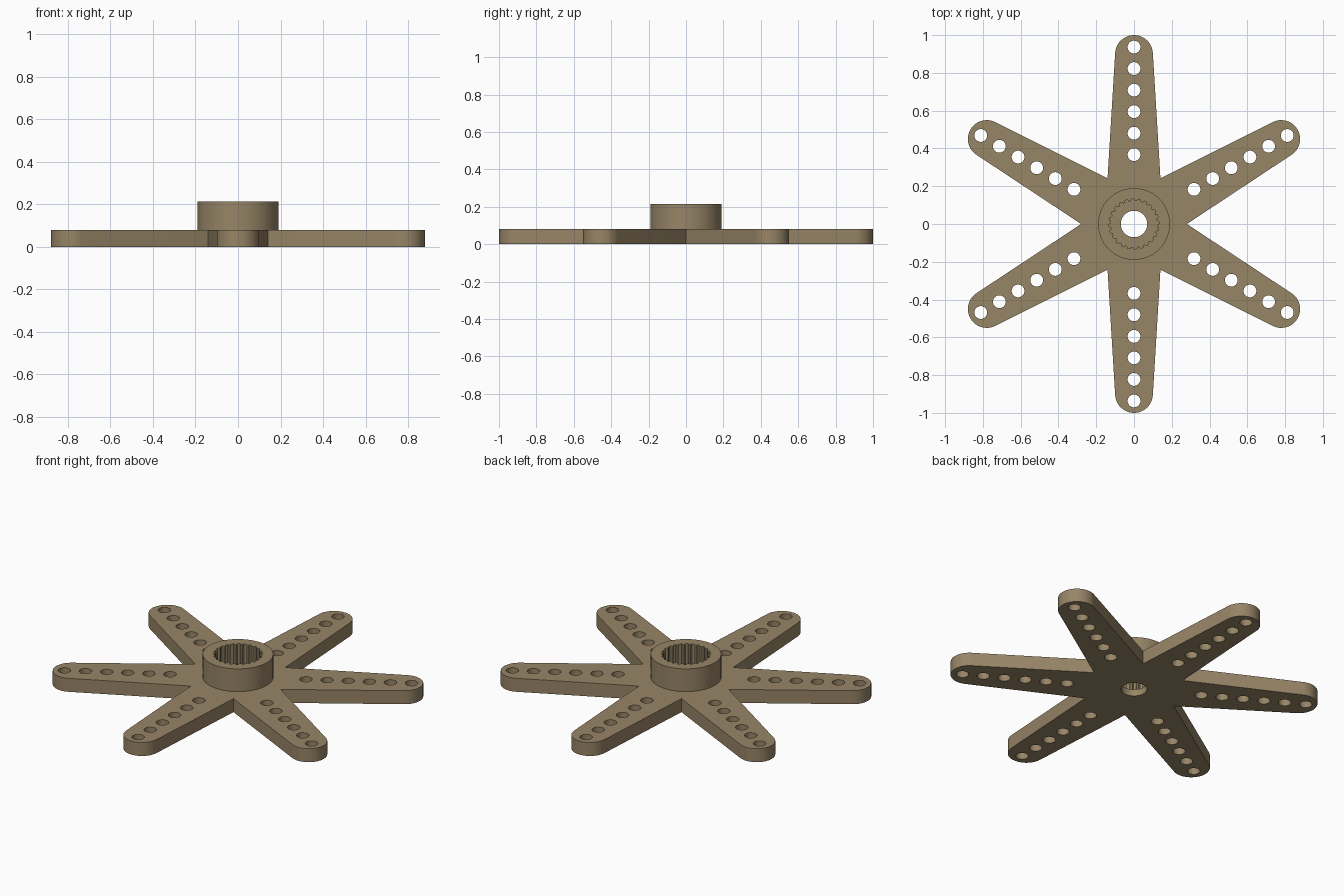
import bpy, bmesh, math
from mathutils import Vector

if "Cube" in bpy.data.objects:
    bpy.data.objects.remove(bpy.data.objects["Cube"])

ARMS, PLATE_TOP, HUB_TOP, FLOOR = 6, 0.08, 0.215, 0.04

tan = bpy.data.materials.new("tan_plastic")
tan.diffuse_color = (0.31, 0.235, 0.135, 1)
tan.use_nodes = True
tan.node_tree.nodes["Principled BSDF"].inputs["Base Color"].default_value = tan.diffuse_color


def circle(r, n=48, cx=0.0, cy=0.0):
    return [(cx + r * math.cos(math.tau * i / n), cy + r * math.sin(math.tau * i / n))
            for i in range(n)]


def star_outline():
    """Six tapered arms with round tips, counter-clockwise."""
    pts = []
    for k in range(ARMS):
        turn = math.tau * k / ARMS + math.pi / 6
        c, s = math.cos(turn), math.sin(turn)
        arm = [(0.2425, -0.14)]
        for i in range(25):
            a = math.radians(-86.5 + 173 * i / 24)
            arm.append((0.9 + 0.1 * math.cos(a), 0.1 * math.sin(a)))
        pts += [(x * c - y * s, x * s + y * c) for x, y in arm]
    return pts


def spline_teeth(n=24, r_out=0.133, r_in=0.122):
    pts = []
    for i in range(n):
        for f, r in ((0.0, r_out), (0.4, r_out), (0.55, r_in), (0.85, r_in)):
            a = math.tau * (i + f) / n
            pts.append((r * math.cos(a), r * math.sin(a)))
    return pts


def cap(bm, loops, z, up):
    """Flat face bounded by the first loop, with the other loops as holes."""
    edges = []
    for loop in loops:
        vs = [bm.verts.new((x, y, z)) for x, y in loop]
        edges += [bm.edges.new((vs[i - 1], vs[i])) for i in range(len(vs))]
    res = bmesh.ops.triangle_fill(bm, edges=edges, use_beauty=True,
                                  normal=Vector((0, 0, 1)))
    faces = [g for g in res["geom"] if isinstance(g, bmesh.types.BMFace)]
    for f in faces:
        f.normal_update()
        if (f.normal.z > 0) != up:
            f.normal_flip()


def wall(bm, loop, z0, z1, outward):
    lo = [bm.verts.new((x, y, z0)) for x, y in loop]
    hi = [bm.verts.new((x, y, z1)) for x, y in loop]
    for i in range(len(loop)):
        quad = (lo[i - 1], lo[i], hi[i], hi[i - 1])
        bm.faces.new(quad if outward else quad[::-1])


def finish(bm, name):
    bmesh.ops.remove_doubles(bm, verts=bm.verts, dist=1e-5)
    me = bpy.data.meshes.new(name)
    bm.to_mesh(me)
    bm.free()
    me.materials.append(tan)
    ob = bpy.data.objects.new(name, me)
    bpy.context.collection.objects.link(ob)
    bpy.ops.object.select_all(action='DESELECT')
    ob.select_set(True)
    bpy.context.view_layer.objects.active = ob
    bpy.ops.object.shade_smooth_by_angle(angle=math.radians(25))


outline, bore = star_outline(), circle(0.07)
hub, socket = circle(0.19, 64), spline_teeth()
holes = []
for k in range(ARMS):
    a = math.tau * k / ARMS + math.pi / 6
    for i in range(6):
        d = 0.367 + 0.114 * i
        holes.append(circle(0.034, 24, d * math.cos(a), d * math.sin(a)))

# Flat six-armed plate with rows of drilled holes
bm = bmesh.new()
cap(bm, [outline, bore] + holes, 0, False)
cap(bm, [outline, hub] + holes, PLATE_TOP, True)
wall(bm, outline, 0, PLATE_TOP, True)
wall(bm, bore, 0, FLOOR, False)
for h in holes:
    wall(bm, h, 0, PLATE_TOP, False)
finish(bm, "arm_plate")

# Raised hub with a toothed socket
bm = bmesh.new()
wall(bm, hub, PLATE_TOP, HUB_TOP, True)
cap(bm, [hub, socket], HUB_TOP, True)
wall(bm, socket, FLOOR, HUB_TOP, False)
cap(bm, [socket, bore], FLOOR, True)
finish(bm, "splined_hub")
